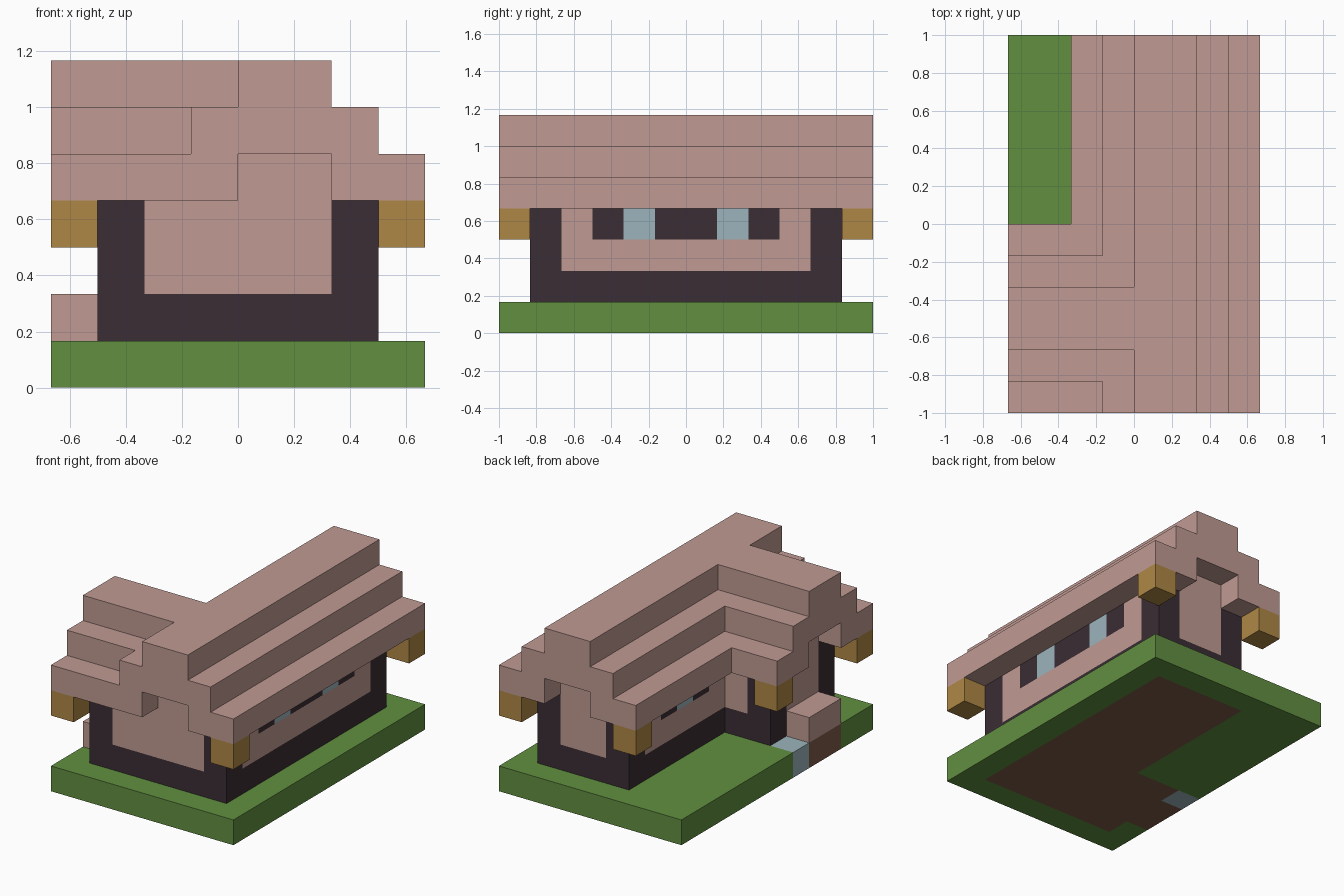
import bpy
import bmesh
from mathutils import Vector

U = 1 / 6  # one block; the plot is 8 x 12 blocks

if "Cube" in bpy.data.objects:
    bpy.data.objects.remove(bpy.data.objects["Cube"], do_unlink=True)


def material(name, hex_code):
    srgb = [int(hex_code[i:i + 2], 16) / 255 for i in (0, 2, 4)]
    col = [c / 12.92 if c <= 0.04045 else ((c + 0.055) / 1.055) ** 2.4 for c in srgb] + [1]
    m = bpy.data.materials.new(name)
    m.use_nodes = True
    m.diffuse_color = col
    m.node_tree.nodes["Principled BSDF"].inputs["Base Color"].default_value = col
    return m


PINK = material("dusty pink", "C09A93")
DARK = material("dark timber", "3B2D35")
GREEN = material("grass green", "618F40")
GOLD = material("golden wood", "AF8745")
BLUE = material("pale blue", "9CB4BC")
BROWN = material("earth brown", "7E5A48")


def prism(name, outline, start, end, mat, axis="z"):
    """Extrude a flat outline, in blocks, along an axis."""
    place = {"x": lambda p, d: (d, p[0], p[1]),
             "y": lambda p, d: (p[0], d, p[1]),
             "z": lambda p, d: (p[0], p[1], d)}[axis]
    bm = bmesh.new()
    face = bm.faces.new([bm.verts.new(Vector(place(p, start)) * U) for p in outline])
    new = bmesh.ops.extrude_face_region(bm, geom=[face])["geom"]
    shift = Vector(place((0, 0), end - start)) * U
    bmesh.ops.translate(bm, vec=shift, verts=[v for v in new if isinstance(v, bmesh.types.BMVert)])
    bmesh.ops.recalc_face_normals(bm, faces=bm.faces)
    mesh = bpy.data.meshes.new(name)
    bm.to_mesh(mesh)
    bm.free()
    mesh.materials.append(mat)
    obj = bpy.data.objects.new(name, mesh)
    bpy.context.collection.objects.link(obj)
    return obj


def box(name, x, y, z, mat):
    return prism(name, [(x[0], y[0]), (x[1], y[0]), (x[1], y[1]), (x[0], y[1])], z[0], z[1], mat)


# Ground: lawn wrapped around the house footing, with a small pool by the door
prism("lawn", [(-4, -6), (4, -6), (4, 6), (-4, 6), (-4, -1), (-1, -1), (-1, 5), (3, 5),
               (3, -5), (-3, -5), (-3, -4), (-4, -4)], 0, 1, GREEN)
prism("earth_footing", [(-1, 5), (3, 5), (3, -5), (-3, -5), (-3, -4), (-4, -4),
                        (-4, -2), (-3, -2), (-3, -1), (-1, -1)], 0, 1, BROWN)
box("pool", (-4, -3), (-2, -1), (0, 1), BLUE)
box("door_step", (-4, -3), (-4, -2), (1, 2), PINK)

# Timber frame: L-shaped sill and corner posts
prism("sill", [(-3, -5), (3, -5), (3, 5), (-1, 5), (-1, -1), (-3, -1)], 1, 2, DARK)
for i, (x, y) in enumerate([(2, -5), (2, 4), (-3, -5), (-3, -2), (-1, 4)]):
    box(f"corner_post_{i + 1}", (x, x + 1), (y, y + 1), (2, 4), DARK)

# Plain wall panels, rising into the gables
box("front_wall", (-2, 2), (-5, -4), (2, 4), PINK)
box("front_gable_wall", (0, 2), (-5, -4), (4, 5), PINK)
box("back_wall", (0, 2), (4, 5), (2, 5), PINK)
box("wing_end_wall", (-3, -2), (-4, -2), (2, 5), PINK)
box("wing_back_wall", (-2, -1), (-2, -1), (2, 4), PINK)


def window_wall(name, x, y, frames, panes):
    """Side wall with a row of windows directly under the eaves."""
    box(name + "_lower", x, y, (2, 3), PINK)
    lo = min(f[0] for f in frames)
    hi = max(f[1] for f in frames)
    for i, span in enumerate([(y[0], lo), (hi, y[1])]):
        box(f"{name}_end_{i + 1}", x, span, (3, 4), PINK)
    for i, span in enumerate(frames):
        box(f"{name}_window_frame_{i + 1}", x, span, (3, 4), DARK)
    for i, span in enumerate(panes):
        box(f"{name}_window_pane_{i + 1}", x, span, (3, 4), BLUE)


window_wall("right_wall", (2, 3), (-4, 4), [(-3, -2), (-1, 1), (2, 3)], [(-2, -1), (1, 2)])
window_wall("yard_wall", (-1, 0), (-1, 4), [(0, 1), (2, 3)], [(1, 2)])

# Stepped roof: one gable profile, mirrored about the ridge, for house and wing
half = [(1, 4), (3, 4), (3, 5), (2, 5), (2, 6), (1, 6), (1, 7)]


def gable(centre):
    right = [(1, 5)] + half
    return [(centre + a, z) for a, z in right] + [(centre - a, z) for a, z in reversed(right)]


roof = prism("roof", gable(1), -6, 6, PINK, "y")
wing = prism("wing_roof_helper", gable(-3), -4, 0, PINK, "x")
union = roof.modifiers.new("join_wing", "BOOLEAN")
union.operation = "UNION"
union.solver = "EXACT"
union.object = wing
bpy.context.view_layer.objects.active = roof
bpy.ops.object.modifier_apply(modifier=union.name)
bpy.data.objects.remove(wing, do_unlink=True)

# Brackets hanging below the eave corners
for i, (x, y) in enumerate([(3, -6), (3, 5), (-4, -6), (-4, -1), (-2, 5)]):
    box(f"eave_bracket_{i + 1}", (x, x + 1), (y, y + 1), (3, 4), GOLD)
